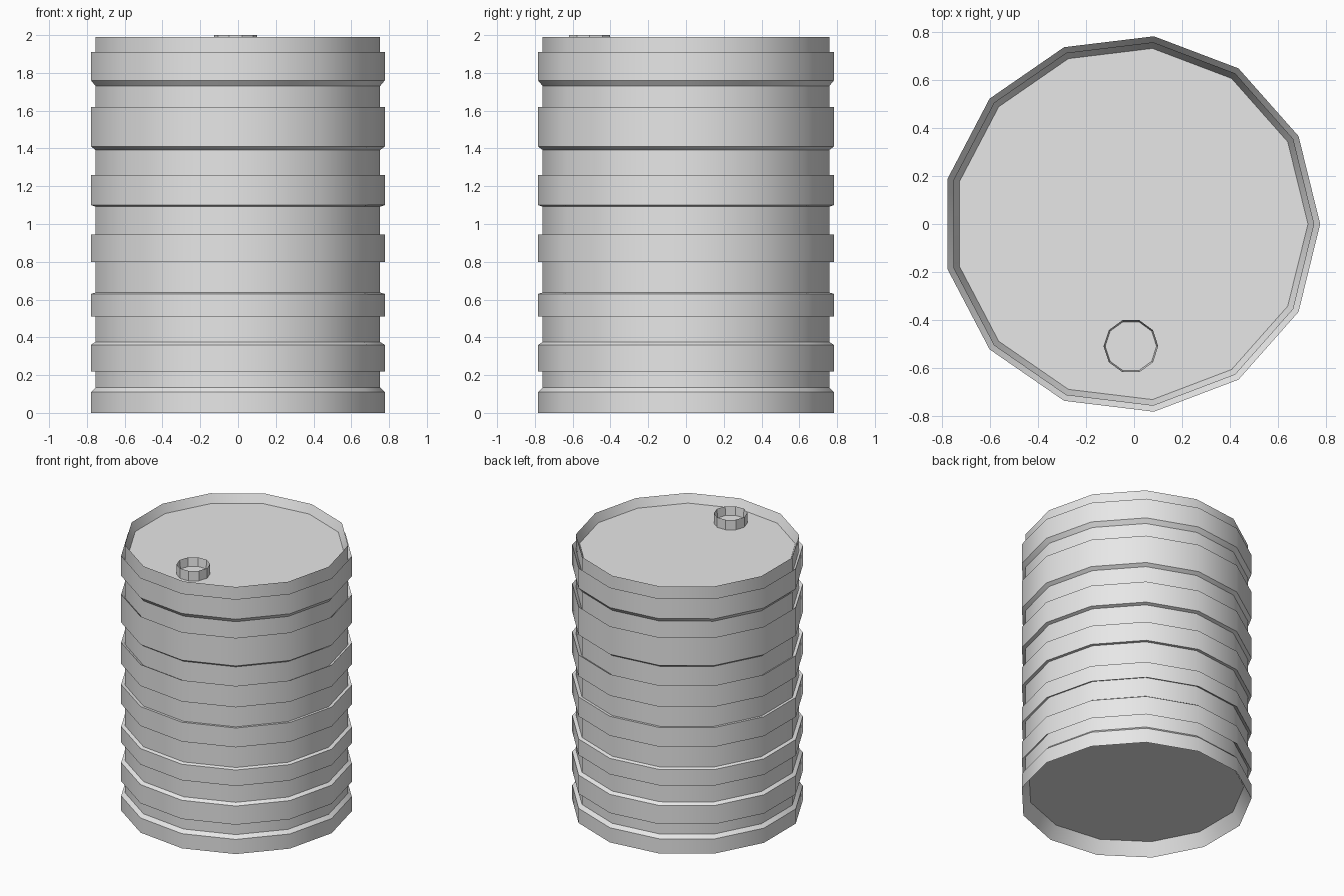
import bpy, bmesh, math

if "Cube" in bpy.data.objects:
    bpy.data.objects.remove(bpy.data.objects["Cube"])

grey = bpy.data.materials.new("light grey metal")
grey.use_nodes = True
colour = (0.8, 0.8, 0.8, 1)
grey.diffuse_color = colour
grey.node_tree.nodes["Principled BSDF"].inputs["Base Color"].default_value = colour


def lathe(name, profile, sides, centre):
    """Turn an (r, z) profile, listed bottom to top, and close both ends."""
    bm = bmesh.new()
    loops = []
    for r, z in profile:
        angles = [math.tau * i / sides for i in range(sides)]
        loops.append([bm.verts.new((r * math.cos(a), r * math.sin(a), z)) for a in angles])
    for low, high in zip(loops, loops[1:]):
        for i in range(sides):
            j = (i + 1) % sides
            bm.faces.new((low[i], low[j], high[j], high[i]))
    bm.faces.new(loops[0][::-1])
    bm.faces.new(loops[-1])
    mesh = bpy.data.meshes.new(name)
    bm.to_mesh(mesh)
    bm.free()
    mesh.materials.append(grey)
    obj = bpy.data.objects.new(name, mesh)
    obj.location = (*centre, 0)
    bpy.context.collection.objects.link(obj)
    bpy.ops.object.select_all(action="DESELECT")
    obj.select_set(True)
    bpy.context.view_layer.objects.active = obj
    bpy.ops.object.shade_smooth_by_angle(angle=math.radians(30))
    return obj


RIB, WAIST, LID = 0.789, 0.764, 0.738


def pulled(z):
    """Waist edges are drawn slightly towards the middle of the drum."""
    return z - 0.033 * (z - 0.85)


# Drum: recessed base, seven ribs with slanted edges, recessed lid
ribs = [(0, 0.11), (0.22, 0.36), (0.51, 0.63), (0.80, 0.945),
        (1.10, 1.26), (1.41, 1.62), (1.76, 1.91)]
profile = [(LID, 0.095)]
for bottom, top in ribs:
    if bottom > 0:
        profile.append((WAIST, pulled(bottom)))
    profile += [(RIB, bottom), (RIB, top), (WAIST, pulled(top))]
profile += [(WAIST, 1.99), (LID, 1.925)]
lathe("drum_body", profile, 13, (-0.012, 0))

# Filler neck: short open cup near the front of the lid
lathe("filler_neck", [(0.114, 1.92), (0.114, 2.0), (0.107, 1.935)], 10, (-0.013, -0.51))
